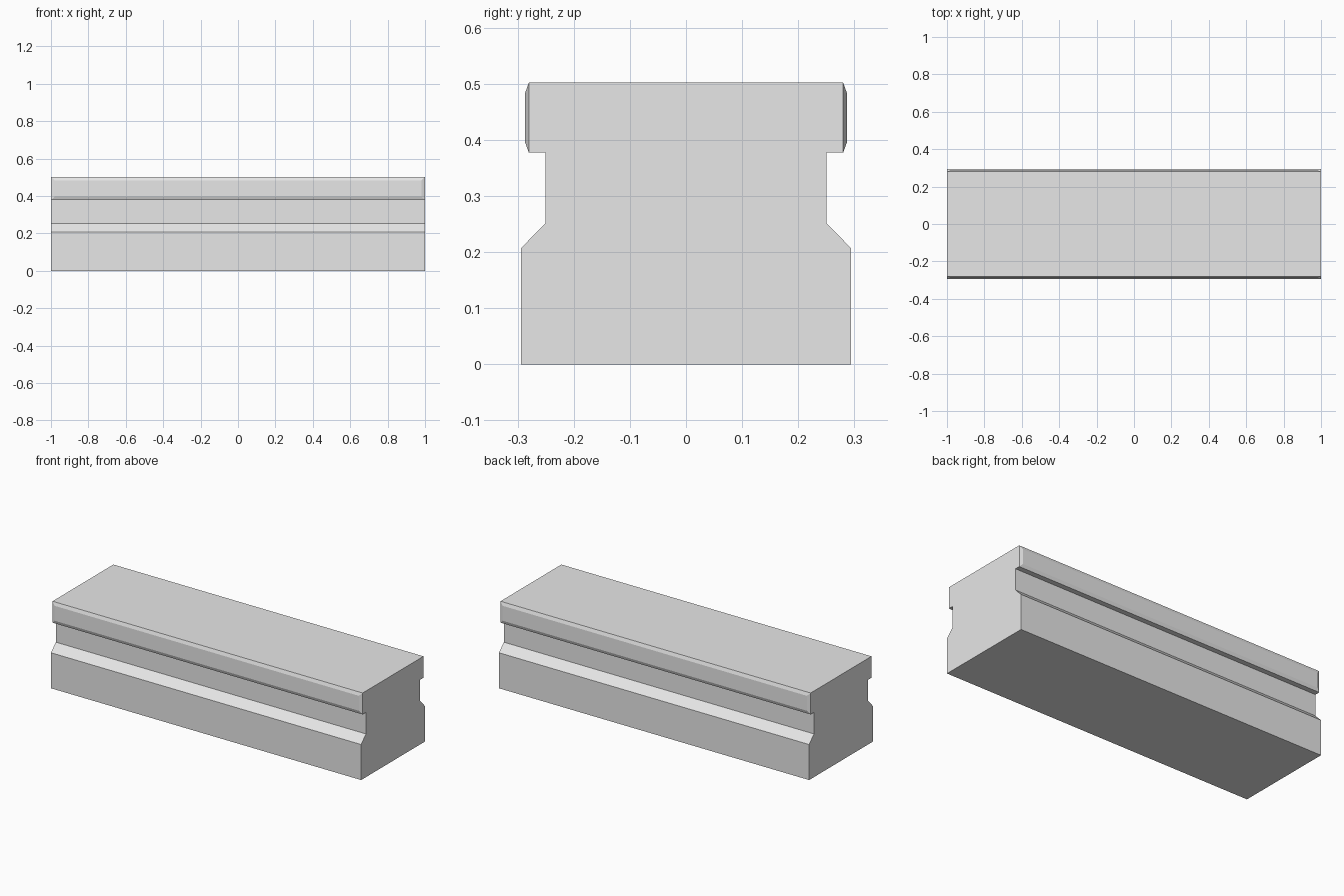
import bpy
import bmesh

# Remove the default cube
cube = bpy.data.objects.get("Cube")
if cube:
    bpy.data.objects.remove(cube, do_unlink=True)

# Single grey stone colour
grey = (0.8, 0.8, 0.8, 1.0)
stone = bpy.data.materials.new("light_grey_stone")
stone.use_nodes = True
stone.diffuse_color = grey
stone.node_tree.nodes["Principled BSDF"].inputs["Base Color"].default_value = grey

# Half profile (y, z) from bottom to top, mirrored to close the section
half = [(0.294, 0), (0.294, 0.207), (0.25, 0.252),
        (0.25, 0.377), (0.28, 0.377), (0.28, 0.502)]
section = half + [(-y, z) for y, z in reversed(half)]

# Sweep the section along the length
bm = bmesh.new()
end = bm.faces.new([bm.verts.new((-1, y, z)) for y, z in section])
swept = bmesh.ops.extrude_face_region(bm, geom=[end], use_keep_orig=True)
new_verts = [g for g in swept["geom"] if isinstance(g, bmesh.types.BMVert)]
bmesh.ops.translate(bm, verts=new_verts, vec=(2, 0, 0))
bmesh.ops.recalc_face_normals(bm, faces=bm.faces)

# Raise a shallow bevelled panel on both long sides of the top band
band = [f for f in bm.faces
        if abs(f.normal.y) > 0.9 and f.calc_center_median().z > 0.4]
bmesh.ops.inset_individual(bm, faces=band, thickness=0.027, depth=0.007)

mesh = bpy.data.meshes.new("coping_block")
bm.to_mesh(mesh)
bm.free()
mesh.materials.append(stone)
block = bpy.data.objects.new("coping_block", mesh)
bpy.context.scene.collection.objects.link(block)
